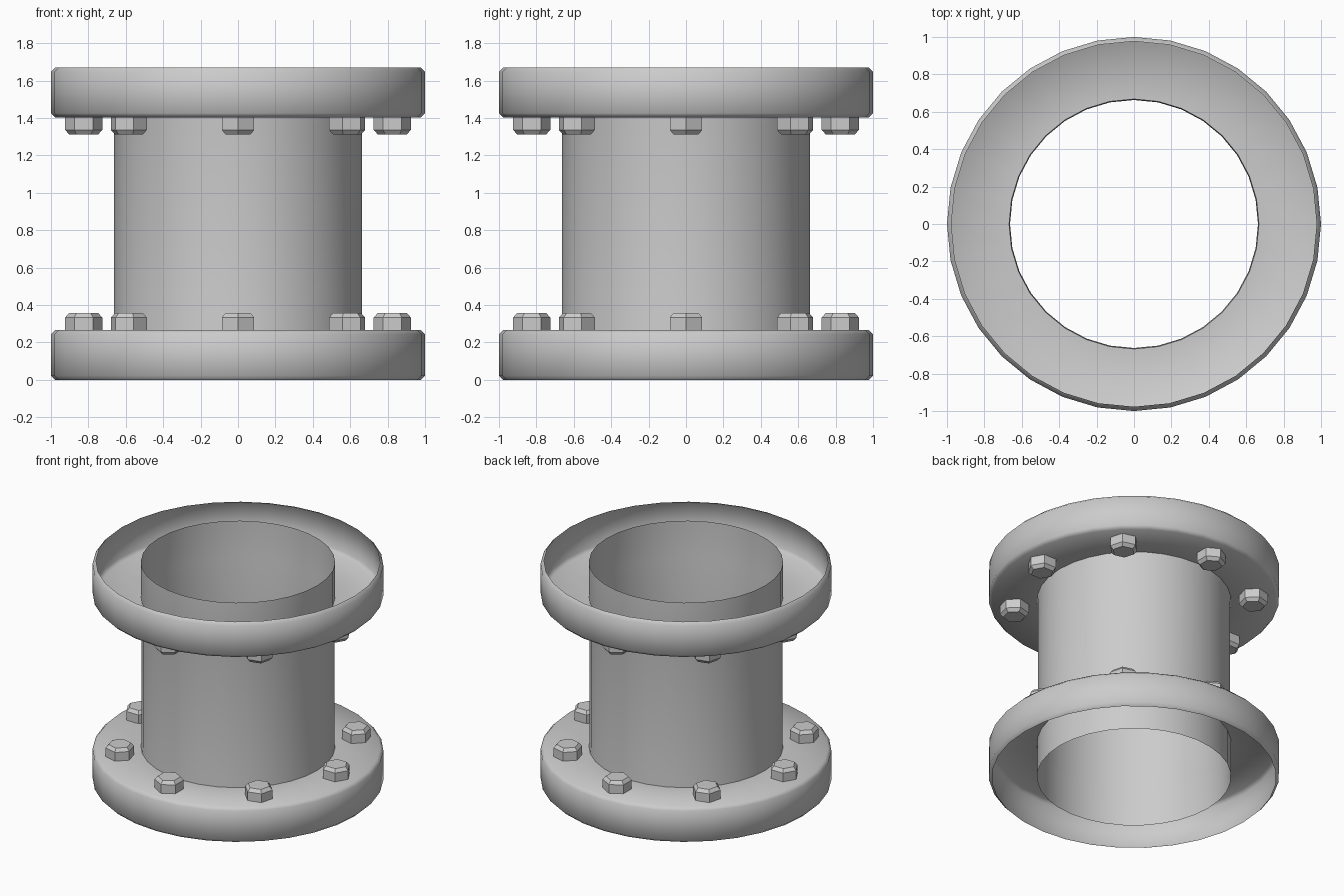
import bpy, bmesh
from math import cos, sin, pi, radians

if "Cube" in bpy.data.objects:
    bpy.data.objects.remove(bpy.data.objects["Cube"])

H = 1.67        # total height
PLATE = 0.267   # flange plate level above the open rim


def finish(name, bm, smooth):
    mesh = bpy.data.meshes.new(name)
    bm.to_mesh(mesh)
    bm.free()
    obj = bpy.data.objects.new(name, mesh)
    bpy.context.collection.objects.link(obj)
    if smooth:
        bpy.ops.object.select_all(action='DESELECT')
        obj.select_set(True)
        bpy.context.view_layer.objects.active = obj
        bpy.ops.object.shade_smooth_by_angle(angle=radians(50))
    return obj


def add_rings(bm, profile, sides, centre=(0, 0), turn=0.0, cap=False):
    """Revolve (radius, z) points listed upwards into an open shell."""
    rings = [[bm.verts.new((centre[0] + r * cos(turn + 2 * pi * i / sides),
                            centre[1] + r * sin(turn + 2 * pi * i / sides), z))
              for i in range(sides)] for r, z in profile]
    for a, b in zip(rings, rings[1:]):
        for i in range(sides):
            j = (i + 1) % sides
            bm.faces.new((a[i], a[j], b[j], b[i]))
    if cap:
        bm.faces.new(rings[-1])


def flip_up(bm):
    """Mirror a bottom part to the top end."""
    for v in bm.verts:
        v.co.z = H - v.co.z
    bmesh.ops.reverse_faces(bm, faces=bm.faces[:])


# Open pipe, very slightly wider where it meets the flanges
pipe = bmesh.new()
add_rings(pipe, [(0.668, 0), (0.668, PLATE), (0.663, 0.31),
                 (0.663, H - 0.31), (0.668, H - PLATE), (0.668, H)], 32)
finish("pipe", pipe, True)

for end in ("bottom", "top"):
    # Hollow cup-shaped flange, open towards the pipe end
    flange = bmesh.new()
    add_rings(flange, [(0.977, 0), (1.0, 0.023), (1.0, PLATE - 0.023),
                       (0.977, PLATE), (0.668, PLATE)], 32)
    if end == "top":
        flip_up(flange)
    finish(end + "_flange", flange, True)

    # Eight chamfered hex bolt heads
    bolts = bmesh.new()
    for k in range(8):
        a = k * pi / 4
        add_rings(bolts, [(0.1, PLATE), (0.1, PLATE + 0.066), (0.078, PLATE + 0.09)],
                  6, (0.825 * cos(a), 0.825 * sin(a)), a, cap=True)
    if end == "top":
        flip_up(bolts)
    finish(end + "_bolts", bolts, False)
